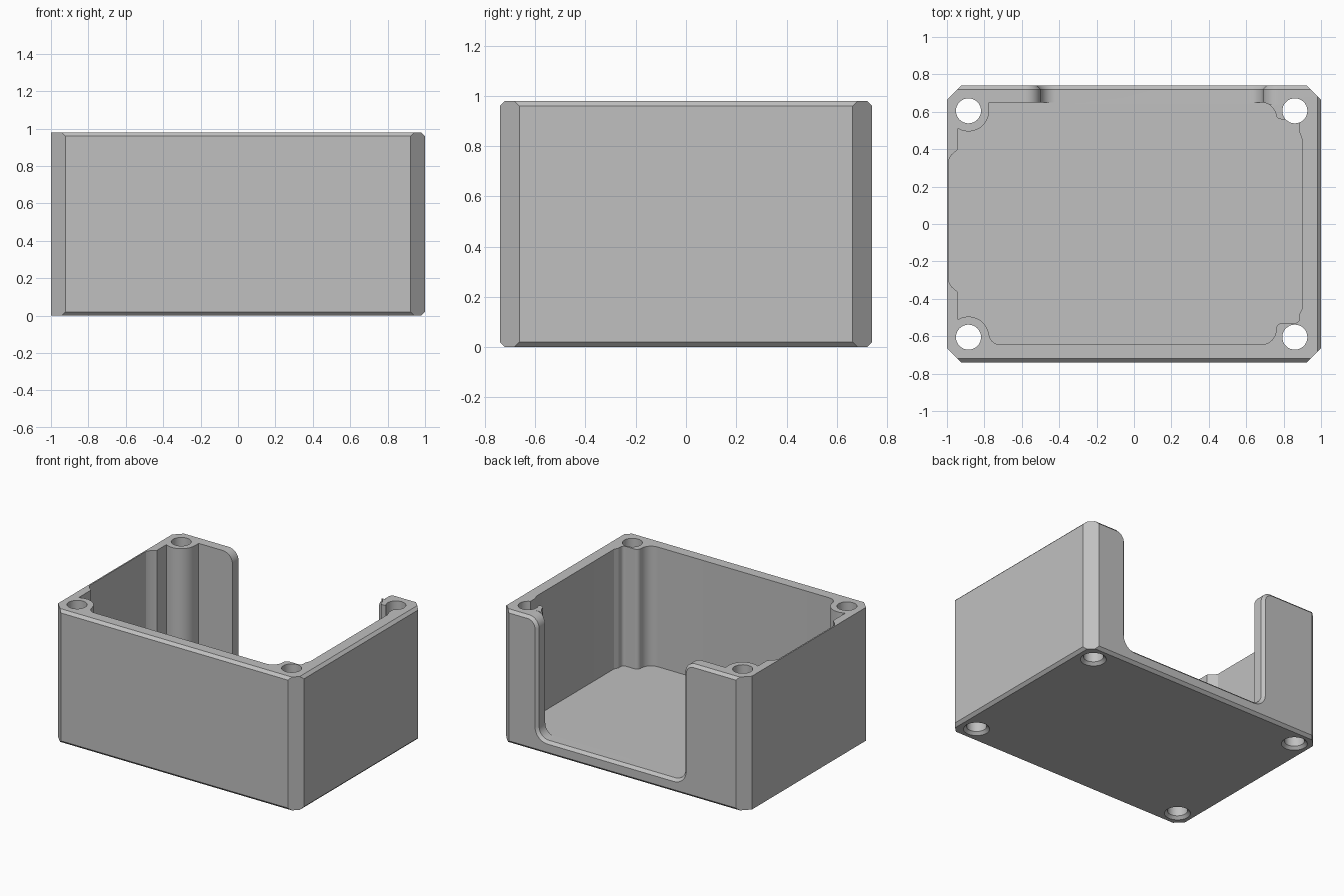
import bpy, bmesh
from math import cos, sin, radians
from mathutils import Vector

cube = bpy.data.objects.get("Cube")
if cube:
    bpy.data.objects.remove(cube, do_unlink=True)

WIDTH, DEPTH, HEIGHT = 1.0, 0.74, 0.98   # half width, half depth, full height
CORNER, CHAMFER, FLOOR = 0.077, 0.02, 0.10
TALL = 1.3

grey = bpy.data.materials.new("light_grey_plastic")
grey.use_nodes = True
colour = (0.53, 0.53, 0.53, 1)
grey.diffuse_color = colour
grey.node_tree.nodes["Principled BSDF"].inputs["Base Color"].default_value = colour


def arc(cx, cy, r, start, end, steps=12):
    angles = [radians(start + (end - start) * i / steps) for i in range(steps + 1)]
    return [(cx + r * cos(a), cy + r * sin(a)) for a in angles]


def loft(name, rings):
    """Solid through matching rings of points, capped at both ends."""
    bm = bmesh.new()
    rows = [[bm.verts.new(p) for p in ring] for ring in rings]
    n = len(rows[0])
    for low, high in zip(rows, rows[1:]):
        for i in range(n):
            j = (i + 1) % n
            bm.faces.new((low[i], low[j], high[j], high[i]))
    bm.faces.new(rows[0])
    bm.faces.new(rows[-1])
    bmesh.ops.recalc_face_normals(bm, faces=bm.faces)
    mesh = bpy.data.meshes.new(name)
    bm.to_mesh(mesh)
    bm.free()
    obj = bpy.data.objects.new(name, mesh)
    bpy.context.collection.objects.link(obj)
    mesh.materials.append(grey)
    return obj


def prism(name, outline, z0, z1):
    return loft(name, [[(x, y, z) for x, y in outline] for z in (z0, z1)])


def cut(body, cutter):
    cutter.hide_render = True
    mod = body.modifiers.new("cut", "BOOLEAN")
    mod.operation, mod.solver, mod.object = "DIFFERENCE", "EXACT", cutter
    bpy.context.view_layer.objects.active = body
    bpy.ops.object.modifier_apply(modifier=mod.name)
    bpy.data.objects.remove(cutter, do_unlink=True)


# Outer block with cut vertical corners
W, D, C = WIDTH, DEPTH, CORNER
block = [(C - W, -D), (W - C, -D), (W, C - D), (W, D - C),
         (W - C, D), (C - W, D), (-W, D - C), (-W, C - D)]
box = prism("open_box", block, 0, HEIGHT)

# Chamfer the top and bottom edges of the front, back and right faces
bm = bmesh.new()
bm.from_mesh(box.data)
for x, y in ((0, -1), (0, 1), (1, 0)):
    for z, side in ((CHAMFER, -1), (HEIGHT - CHAMFER, 1)):
        cutting = bmesh.ops.bisect_plane(
            bm, geom=bm.verts[:] + bm.edges[:] + bm.faces[:], dist=1e-5,
            plane_co=Vector((x * W, y * D, z)), plane_no=Vector((x, y, side)),
            clear_outer=True)
        rim = [e for e in cutting["geom_cut"] if isinstance(e, bmesh.types.BMEdge)]
        bmesh.ops.edgenet_fill(bm, edges=[e for e in rim if e.is_boundary])
bmesh.ops.recalc_face_normals(bm, faces=bm.faces)
bm.to_mesh(box.data)
bm.free()

# Inner cavity, running around the screw posts and the thin left recess
HOLE_L, HOLE_R, HOLE_Y, POST = -0.885, 0.86, 0.605, 0.11
cavity = arc(-0.715, -0.585, 0.06, 180, 270)
cavity += arc(0.68, -0.565, 0.08, 270, 360) + arc(0.79, -0.56, 0.03, 180, 90, 6)
cavity += arc(0.86, -0.505, 0.025, 270, 360, 6)
cavity += [(0.885, -0.48), (0.9, -0.45), (0.9, 0.45), (0.885, 0.49)]
cavity += arc(0.86, 0.535, 0.025, 0, 90, 6) + arc(0.785, 0.585, 0.025, 270, 180, 6)
cavity += arc(0.68, 0.57, 0.08, 15, 90) + [(-0.775, 0.65)]
cavity += arc(HOLE_L, HOLE_Y, POST, 0, -120, 20)
cavity += [(-0.94, 0.4), (-0.975, 0.37), (-0.99, 0.345),
           (-0.99, -0.31), (-0.975, -0.335), (-0.94, -0.365)]
cavity += arc(HOLE_L, -HOLE_Y, POST, 120, 0, 20)
cut(box, prism("cavity_cutter", cavity, FLOOR, TALL))

# Rounded opening in the back wall, flared at its outer edge
LEFT, RIGHT, R = -0.5, 0.69, 0.08


def opening(y, flare):
    inner, outer, top = R + flare, R - flare, HEIGHT - R
    points = [(LEFT - R, TALL)] + arc(LEFT - R, top, outer, 90, 0)
    points += arc(LEFT + R, FLOOR + R, inner, 180, 270)
    points += arc(RIGHT - R, FLOOR + R, inner, 270, 360)
    points += arc(RIGHT + R, top, outer, 180, 90) + [(RIGHT + R, TALL)]
    return [(x, y, z) for x, z in points]


cut(box, loft("opening_cutter", [opening(0.64, 0), opening(D - CHAMFER, 0),
                                 opening(D + CHAMFER, 2 * CHAMFER)]))

# Screw holes, countersunk from below
for x in (HOLE_L, HOLE_R):
    for y in (-HOLE_Y, HOLE_Y):
        rings = [[(px, py, z) for px, py in arc(x, y, r, 0, 360, 32)[:-1]]
                 for z, r in ((-0.02, 0.107), (0.02, 0.067), (TALL, 0.067))]
        cut(box, loft("screw_hole_cutter", rings))

# Smooth the curved walls, keep the edges sharp
bpy.ops.object.select_all(action="DESELECT")
box.select_set(True)
bpy.context.view_layer.objects.active = box
bpy.ops.object.shade_smooth_by_angle(angle=radians(25))
